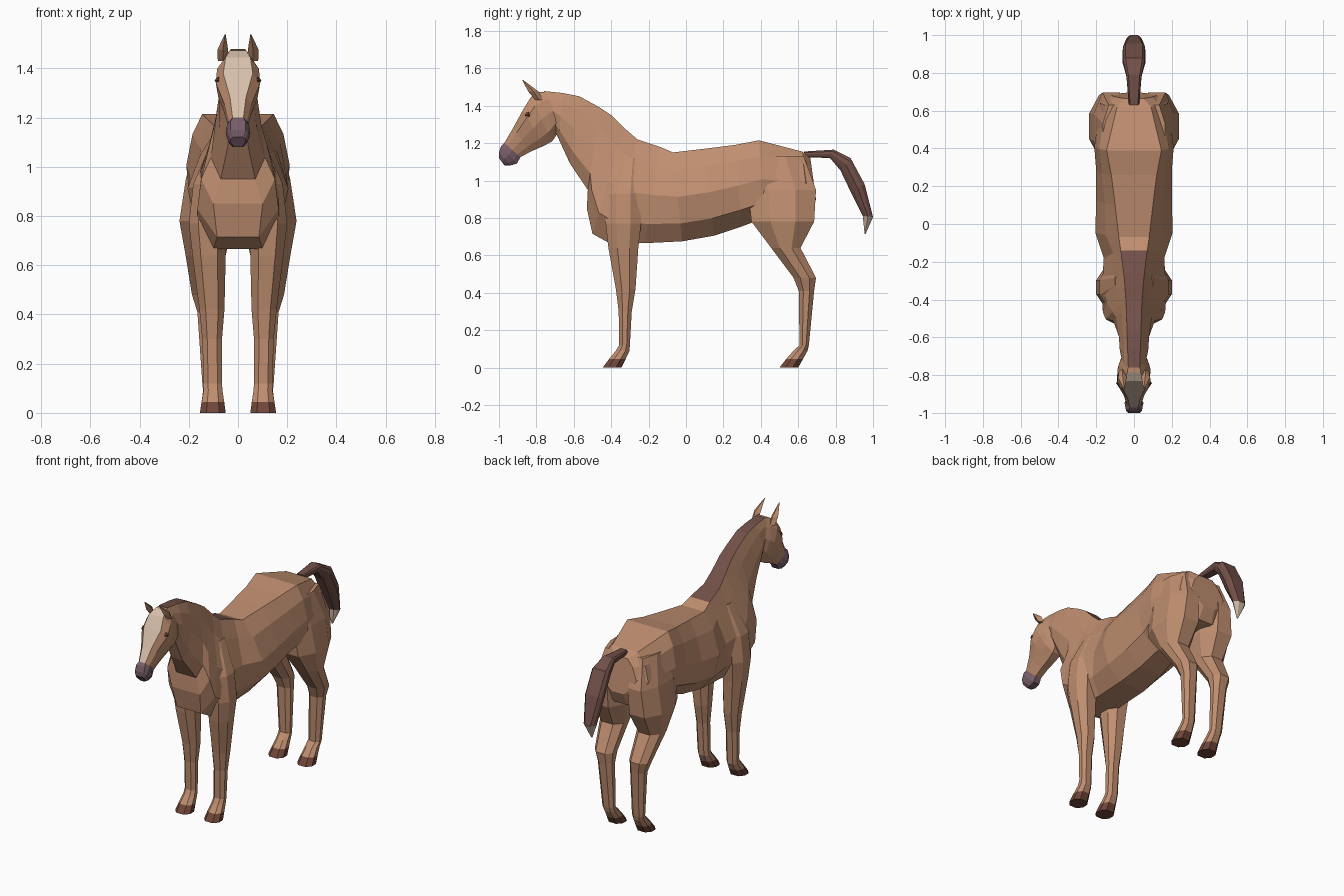
import bpy, bmesh


def material(name, rgb):
    m = bpy.data.materials.new(name)
    m.diffuse_color = (*rgb, 1)
    return m


COAT = material("coat", (0.52, 0.27, 0.16))
MANE = material("mane_hair", (0.17, 0.08, 0.065))
BLAZE = material("blaze_white", (0.67, 0.52, 0.40))
MUZZLE = material("muzzle_grey", (0.19, 0.11, 0.14))
HOOF = material("hoof_horn", (0.16, 0.06, 0.04))


def skin(name, rings, mats, pick=lambda seg, strip: 0):
    """Join equal rings of points into a closed, flat-shaded tube."""
    bm = bmesh.new()
    vs = [[bm.verts.new(p) for p in r] for r in rings]
    n = len(vs[0])
    for i in range(len(vs) - 1):
        for j in range(n):
            k = (j + 1) % n
            f = bm.faces.new((vs[i][j], vs[i][k], vs[i + 1][k], vs[i + 1][j]))
            f.material_index = pick(i, j)
    bm.faces.new(vs[0]).material_index = pick(0, 0)
    bm.faces.new(vs[-1]).material_index = pick(len(vs) - 2, 0)
    bmesh.ops.recalc_face_normals(bm, faces=bm.faces)
    me = bpy.data.meshes.new(name)
    bm.to_mesh(me)
    bm.free()
    for m in mats:
        me.materials.append(m)
    ob = bpy.data.objects.new(name, me)
    bpy.context.collection.objects.link(ob)
    return ob


def section(ty, tz, by, bz, *w):
    """Symmetric ring from a top point to a bottom point with five half widths."""
    half = [(x, ty + (by - ty) * t, tz + (bz - tz) * t)
            for t, x in zip((0, .2, .5, .8, 1), w)]
    return half + [(-x, y, z) for x, y, z in reversed(half)]


def mirrored(ob):
    m = ob.modifiers.new("mirror", 'MIRROR')
    m.use_axis = (True, False, False)
    m.use_mirror_merge = False
    return ob


# Trunk from rump to shoulder, then neck; the top strip carries the mane
trunk = [
    (.665, 1.12, .695, .90, .05, .09, .12, .10, .04),
    (.62, 1.155, .66, .82, .09, .15, .18, .15, .05),
    (.39, 1.215, .42, .80, .145, .185, .21, .20, .06),
    (.26, 1.19, .30, .755, .12, .17, .20, .175, .07),
    (.10, 1.17, .15, .705, .10, .155, .20, .175, .08),
    (-.07, 1.15, -.02, .675, .08, .15, .205, .175, .09),
    (-.14, 1.18, -.22, .665, .07, .11, .16, .15, .09),
    (-.26, 1.22, -.41, .665, .055, .10, .17, .17, .10)]
neck = [
    (-.33, 1.28, -.50, .715, .048, .085, .145, .165, .085),
    (-.40, 1.35, -.53, .85, .043, .07, .115, .15, .10),
    (-.46, 1.39, -.525, .95, .04, .065, .095, .11, .07),
    (-.57, 1.45, -.62, 1.09, .037, .06, .08, .075, .04),
    (-.66, 1.468, -.68, 1.22, .034, .055, .075, .065, .035),
    (-.76, 1.478, -.72, 1.30, .03, .05, .06, .05, .03)]
skin("trunk_and_neck", [section(*s) for s in trunk + neck], [COAT, MANE],
     lambda i, j: int(i >= 6 and j == 9))

# Head with a pale blaze down the front and a grey muzzle
head = [
    (-.74, 1.476, -.68, 1.27, .03, .05, .065, .06, .03),
    (-.785, 1.472, -.698, 1.235, .035, .065, .08, .07, .03),
    (-.83, 1.445, -.715, 1.21, .05, .085, .088, .07, .03),
    (-.87, 1.38, -.76, 1.185, .06, .09, .08, .055, .025),
    (-.925, 1.28, -.83, 1.155, .032, .055, .055, .042, .022),
    (-.972, 1.20, -.885, 1.125, .022, .038, .04, .032, .02),
    (-.988, 1.185, -.905, 1.09, .03, .045, .05, .037, .022),
    (-1.0, 1.15, -.94, 1.08, .03, .042, .045, .035, .022),
    (-1.0, 1.12, -.97, 1.08, .02, .03, .03, .022, .015)]
skin("head", [section(*s) for s in head], [COAT, BLAZE, MUZZLE],
     lambda i, j: 2 if i >= 5 else int(1 <= i and j == 9))

# Tail arching back, ending in a pale tip
tail = [
    (.63, 1.155, .64, 1.125, .02, .025, .028, .025, .02),
    (.79, 1.165, .77, 1.12, .03, .04, .04, .035, .025),
    (.88, 1.12, .825, 1.055, .045, .058, .06, .045, .03),
    (.955, .98, .885, .93, .045, .058, .06, .045, .03),
    (1.0, .805, .945, .81, .02, .035, .045, .035, .02),
    (.96, .715, .955, .715, .003, .004, .005, .004, .003)]
skin("tail", [section(*s) for s in tail], [MANE, BLAZE], lambda i, j: int(i == 4))


def leg(name, levels):
    """Leg from horizontal octagons: height, front, back, inner, outer."""
    rings = []
    for z, f, b, i, o in levels:
        cy, cx, ry, rx = (f + b) / 2, (i + o) / 2, (b - f) / 2, (o - i) / 2
        rings.append([(cx + rx * u, cy + ry * v, z) for u, v in
                      ((1, .4), (.5, 1), (-.5, 1), (-1, .4),
                       (-1, -.4), (-.5, -1), (.5, -1), (1, -.4))])
    last = len(levels) - 2
    return mirrored(skin(name, rings, [COAT, HOOF], lambda k, j: int(k == last)))


leg("front_legs", [
    (1.12, -.36, -.25, .04, .10), (.93, -.43, -.24, .04, .182),
    (.77, -.43, -.24, .045, .20), (.64, -.415, -.255, .05, .185),
    (.42, -.375, -.27, .055, .157), (.30, -.36, -.29, .065, .145),
    (.12, -.357, -.30, .065, .14), (.09, -.375, -.302, .063, .14),
    (.045, -.412, -.323, .056, .148), (0, -.445, -.345, .05, .155)])
leg("hind_legs", [
    (1.13, .30, .63, .04, .165), (.95, .33, .695, .03, .212),
    (.78, .35, .685, .02, .238), (.64, .455, .612, .05, .213),
    (.48, .575, .695, .06, .187), (.41, .603, .685, .065, .165),
    (.12, .607, .657, .065, .145), (.09, .575, .65, .063, .142),
    (.045, .535, .625, .056, .148), (0, .50, .60, .05, .155)])


def pod(name, levels, mat):
    """Small mirrored diamond tube: centre x, y, z and radii in x and y."""
    rings = [[(x + rx, y, z), (x, y + ry, z), (x - rx, y, z), (x, y - ry, z)]
             for x, y, z, rx, ry in levels]
    return mirrored(skin(name, rings, [mat]))


# Ears and eyes
pod("ears", [(.06, -.785, 1.43, .022, .02), (.062, -.815, 1.475, .022, .028),
             (.052, -.874, 1.538, .002, .002)], COAT)
pod("eyes", [(.08, -.84, 1.335, .006, .01), (.081, -.843, 1.35, .014, .02),
             (.08, -.845, 1.365, .006, .01)], HOOF)
